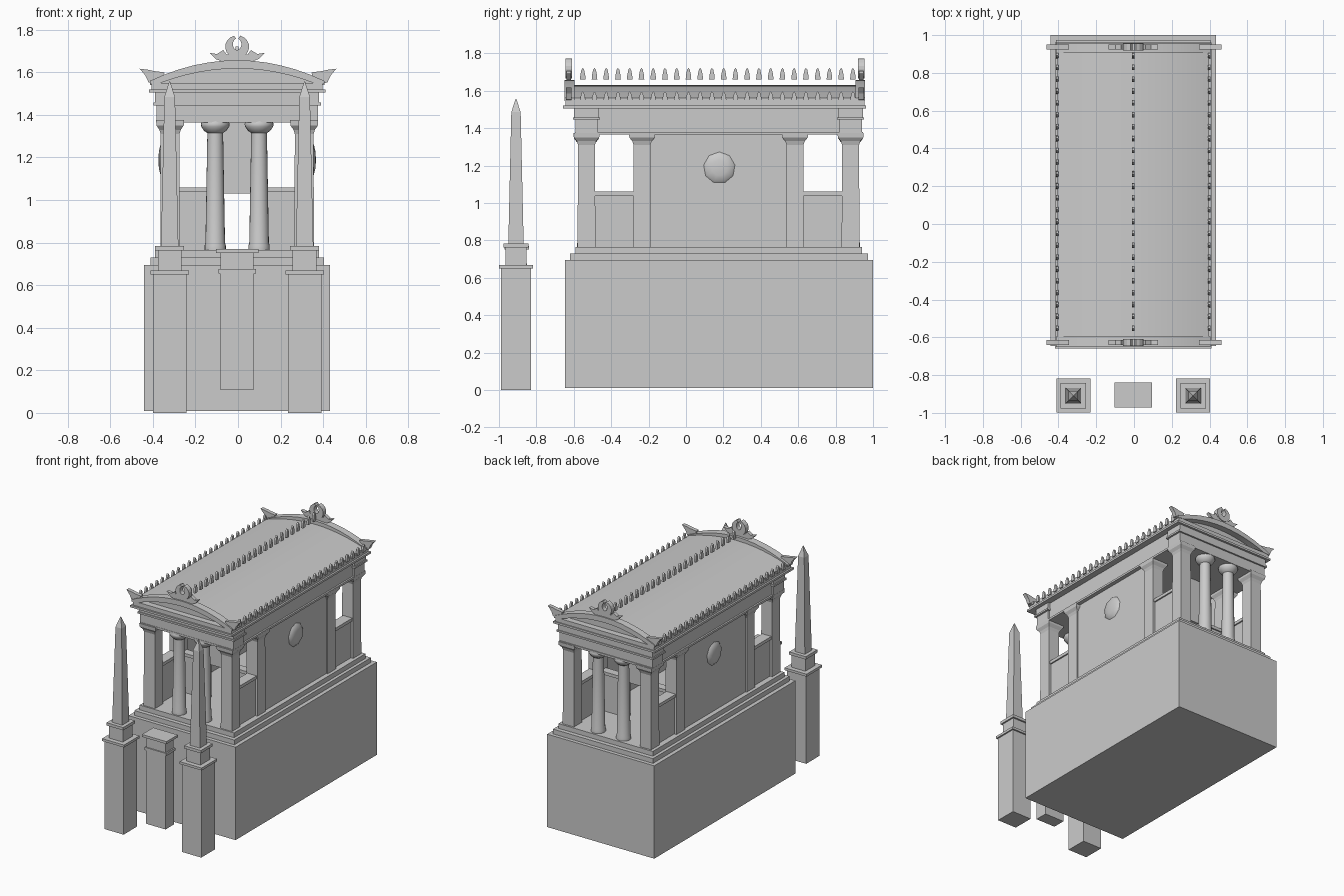
import bpy, bmesh, math
from mathutils import Vector

cube = bpy.data.objects.get("Cube")
if cube:
    bpy.data.objects.remove(cube, do_unlink=True)

stone = bpy.data.materials.new("grey stone")
stone.use_nodes = True
GREY = (0.6, 0.6, 0.6, 1)
stone.diffuse_color = GREY
stone.node_tree.nodes["Principled BSDF"].inputs["Base Color"].default_value = GREY

CX = -0.004           # axis of the building
ENDS = (("front", -0.532, 1), ("back", 0.88, -1))
SIDES = (("right", -1), ("left", 1))


def finish(name, bm, smooth=False):
    bmesh.ops.recalc_face_normals(bm, faces=bm.faces)
    mesh = bpy.data.meshes.new(name)
    bm.to_mesh(mesh)
    bm.free()
    mesh.materials.append(stone)
    obj = bpy.data.objects.new(name, mesh)
    bpy.context.collection.objects.link(obj)
    if smooth:
        bpy.ops.object.select_all(action='DESELECT')
        obj.select_set(True)
        bpy.context.view_layer.objects.active = obj
        bpy.ops.object.shade_smooth_by_angle(angle=math.radians(35))
    return obj


def stack(name, x, y, levels):
    """Square-plan tower: levels are (z, half width, half depth)."""
    bm = bmesh.new()
    rings = [[bm.verts.new((x + sx * hx, y + sy * hy, z))
              for sx, sy in ((-1, -1), (1, -1), (1, 1), (-1, 1))]
             for z, hx, hy in levels]
    bm.faces.new(rings[0])
    bm.faces.new(rings[-1])
    for a, b in zip(rings, rings[1:]):
        for i in range(4):
            j = (i + 1) % 4
            bm.faces.new((a[i], a[j], b[j], b[i]))
    return finish(name, bm)


def slab(name, hx, y0, y1, z0, z1, x=CX):
    hy = (y1 - y0) / 2
    return stack(name, x, (y0 + y1) / 2, [(z0, hx, hy), (z1, hx, hy)])


def prism(name, outline, y0, y1, smooth=False):
    """Extrude an outline of (x, z) points along y."""
    bm = bmesh.new()
    face = bm.faces.new([bm.verts.new((x, y0, z)) for x, z in outline])
    new = bmesh.ops.extrude_face_region(bm, geom=[face])["geom"]
    bmesh.ops.translate(bm, vec=Vector((0, y1 - y0, 0)),
                        verts=[v for v in new if isinstance(v, bmesh.types.BMVert)])
    return finish(name, bm, smooth)


def lathe(name, x, y, profile, sides=20):
    bm = bmesh.new()
    rings = [[bm.verts.new((x + r * math.cos(math.tau * i / sides),
                            y + r * math.sin(math.tau * i / sides), z))
              for i in range(sides)] for r, z in profile]
    bm.faces.new(rings[0])
    bm.faces.new(rings[-1])
    for a, b in zip(rings, rings[1:]):
        for i in range(sides):
            j = (i + 1) % sides
            bm.faces.new((a[i], a[j], b[j], b[i]))
    return finish(name, bm, True)


def arch(half, base, top, n=12):
    """Shallow vault curve from left to right."""
    return [(CX + half * t, base + (top - base) * (1 - t * t))
            for t in (2 * i / n - 1 for i in range(n + 1))]


# Podium and steps
slab("podium", 0.437, -0.647, 1.0, 0.01, 0.695)
slab("lower_step", 0.408, -0.62, 0.973, 0.695, 0.73)
slab("upper_step", 0.385, -0.59, 0.942, 0.73, 0.765)

# Square piers: one at each corner and one at each end of the chamber walls
def pier(name, x, y):
    stack(name, x, y, [(0.765, 0.046, 0.048), (1.31, 0.044, 0.045),
                       (1.33, 0.05, 0.052), (1.35, 0.064, 0.068),
                       (1.375, 0.066, 0.07)])


for side, s in SIDES:
    for end, y, d in ENDS:
        pier(f"{end}_{side}_corner_pier", CX + s * 0.315, y)
        pier(f"{end}_{side}_chamber_pier", CX + s * 0.315, y + d * 0.297)
        # Low screen with coping between piers
        inner, outer = sorted((y + d * 0.04, y + d * 0.255))
        slab(f"{end}_{side}_side_screen", 0.028, inner, outer, 0.765, 1.037, CX + s * 0.315)
        slab(f"{end}_{side}_side_coping", 0.038, inner, outer, 1.037, 1.06, CX + s * 0.315)
        # Round column with bowl capital
        lathe(f"{end}_{side}_column", CX + s * 0.103, y,
              [(0.05, 0.765), (0.05, 0.785), (0.046, 0.8), (0.037, 1.315),
               (0.052, 1.325), (0.066, 1.345), (0.068, 1.358), (0.06, 1.375)])
        # Screen and door jamb across the chamber end
        yc = y + d * 0.297
        slab(f"{end}_{side}_end_screen", 0.09, yc - 0.02, yc + 0.02, 0.765, 1.037, CX + s * 0.19)
        slab(f"{end}_{side}_end_coping", 0.09, yc - 0.03, yc + 0.03, 1.037, 1.06, CX + s * 0.19)
        slab(f"{end}_{side}_door_jamb", 0.02, yc - 0.025, yc + 0.025, 0.765, 1.375, CX + s * 0.085)

    # Chamber wall with round boss
    slab(f"{side}_chamber_wall", 0.03, -0.2, 0.55, 0.765, 1.375, CX + s * 0.32)
    bm = bmesh.new()
    bmesh.ops.create_uvsphere(bm, u_segments=9, v_segments=6, radius=0.085)
    for v in bm.verts:
        a, b, c = v.co
        v.co = (CX + s * (0.35 + c * 0.24), 0.178 + a, 1.188 + b)
    finish(f"{side}_wall_boss", bm, True)

for end, y, d in ENDS:
    yc = y + d * 0.297
    slab(f"{end}_door_lintel", 0.07, yc - 0.025, yc + 0.025, 1.03, 1.375)

# Entablature and cornice
slab("architrave", 0.368, -0.58, 0.928, 1.375, 1.507)
slab("architrave_fillet", 0.38, -0.594, 0.946, 1.365, 1.38)
for end, y, d in ENDS:
    slab(f"{end}_frieze_beam", 0.38, y - 0.06, y + 0.06, 1.38, 1.445)
    slab(f"{end}_frieze_ledge", 0.394, y - 0.072, y + 0.072, 1.445, 1.458)
    slab(f"{end}_upper_beam", 0.385, y - 0.066, y + 0.066, 1.458, 1.507)
slab("cornice_lip", 0.415, -0.658, 0.962, 1.505, 1.52)
slab("cornice", 0.402, -0.645, 0.955, 1.52, 1.55)

# Vaulted roof between two raised end arches
prism("vaulted_roof", [(CX - 0.4, 1.548)] + arch(0.4, 1.56, 1.63) + [(CX + 0.4, 1.548)],
      -0.6, 0.91, True)
for end, y0, y1 in (("front", -0.65, -0.595), ("back", 0.905, 0.958)):
    lower = arch(0.36, 1.55, 1.618)
    prism(f"{end}_pediment_arch",
          [(CX - 0.41, 1.545)] + arch(0.41, 1.56, 1.657) + [(CX + 0.41, 1.545)] + lower[::-1],
          y0, y1, True)

# Leaf ornaments above each end
LEAF = [(0.0, 1.65), (0.06, 1.648), (0.1, 1.662), (0.13, 1.692), (0.095, 1.686),
        (0.065, 1.705), (0.05, 1.685), (0.0, 1.68)]
HORN = [(0.35, 1.582), (0.39, 1.548), (0.42, 1.552), (0.435, 1.585), (0.462, 1.617),
        (0.42, 1.612), (0.395, 1.606), (0.345, 1.6)]
for end, y in (("front", -0.627), ("back", 0.937)):
    for side, s in SIDES:
        prism(f"{end}_{side}_centre_leaf", [(CX + s * x, z) for x, z in LEAF],
              y - 0.013, y + 0.013)
        prism(f"{end}_{side}_corner_leaf", [(s * x, z) for x, z in HORN],
              y - 0.014, y + 0.014)
    angles = [math.radians(105 + 330 * i / 16) for i in range(17)]
    ring = [(CX + 0.056 * math.cos(a), 1.72 + 0.054 * math.sin(a)) for a in angles]
    ring += [(CX + 0.02 * math.cos(a), 1.732 + 0.027 * math.sin(a)) for a in reversed(angles)]
    prism(f"{end}_crescent", ring, y - 0.018, y + 0.018)


# Rows of small pointed roof ornaments, each row one object
def crest_row(name, x, z, height):
    bm = bmesh.new()
    shape = [(-0.015, 0), (0.015, 0), (0.013, 0.4), (0.007, 0.85),
             (0, 1), (-0.007, 0.85), (-0.013, 0.4)]
    for i in range(24):
        y = -0.552 + i * 0.0628
        a, b = [[bm.verts.new((x + o, y + dy, z + h * height)) for dy, h in shape]
                for o in (-0.007, 0.007)]
        bm.faces.new(a)
        bm.faces.new(b)
        for j in range(len(shape)):
            k = (j + 1) % len(shape)
            bm.faces.new((a[j], a[k], b[k], b[j]))
    finish(name, bm)


crest_row("ridge_crest", CX, 1.66, 0.062)
for side, s in SIDES:
    crest_row(f"{side}_eave_crest", CX + s * 0.403, 1.54, 0.056)

# Obelisks on pedestals
for side, s in SIDES:
    stack(f"{side}_obelisk", CX + s * 0.317, -0.909,
          [(z, h, h) for z, h in (
              (0, 0.079), (0.65, 0.079), (0.65, 0.09), (0.668, 0.09), (0.668, 0.056),
              (0.762, 0.056), (0.762, 0.068), (0.783, 0.068), (0.783, 0.041),
              (1.485, 0.025), (1.557, 0.002))])

# Raised pedestal in the middle
stack("middle_pedestal", CX, -0.905,
      [(0.11, 0.08, 0.048), (0.655, 0.08, 0.048), (0.655, 0.088, 0.055),
       (0.675, 0.088, 0.055), (0.675, 0.078, 0.046), (0.752, 0.078, 0.046),
       (0.752, 0.1, 0.066), (0.77, 0.1, 0.066)])
